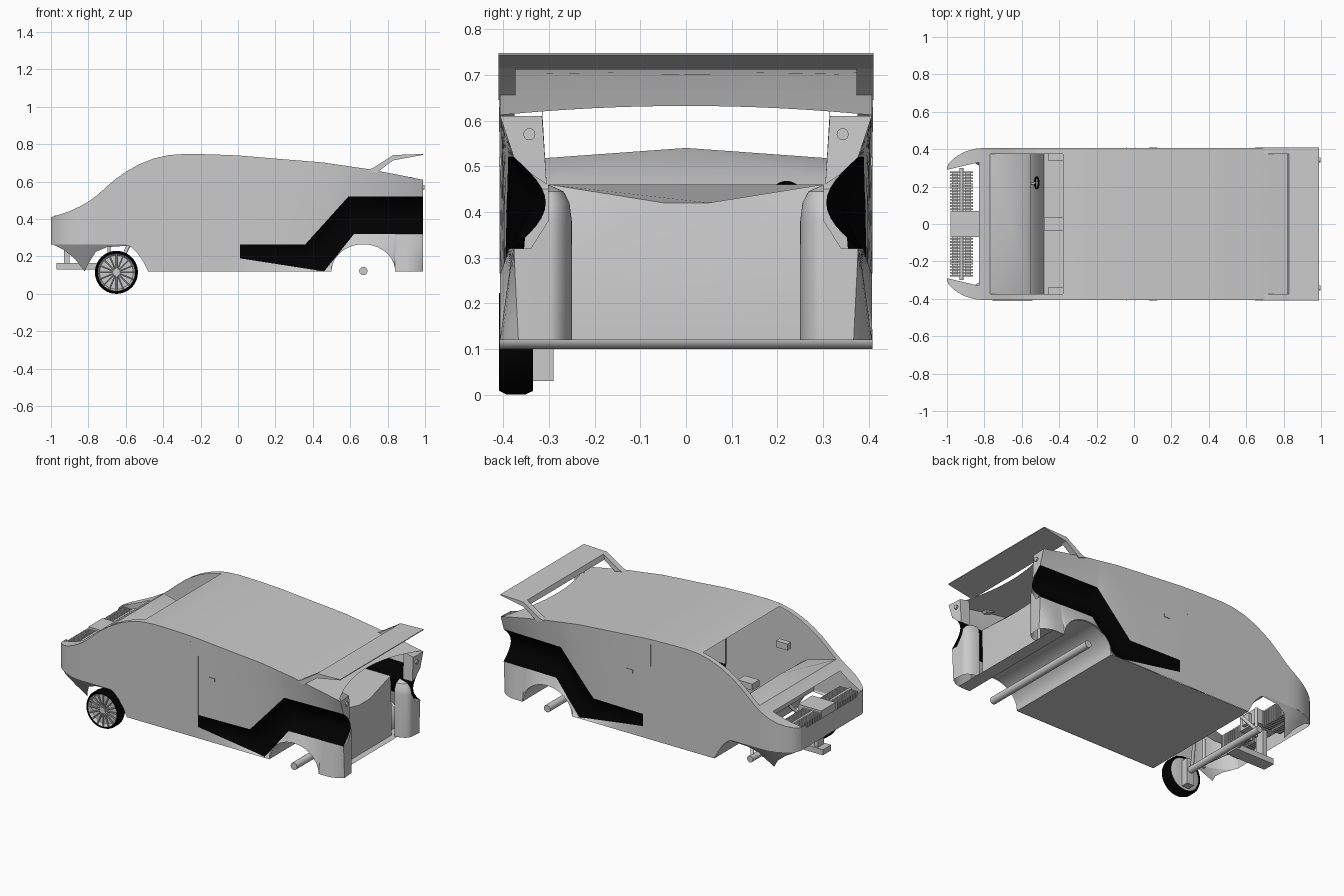
import bpy, bmesh, math
from mathutils import Vector

if "Cube" in bpy.data.objects:
    bpy.data.objects.remove(bpy.data.objects["Cube"])

black = bpy.data.materials.new("black")
black.diffuse_color = (0, 0, 0, 1)
black.use_nodes = True
black.node_tree.nodes["Principled BSDF"].inputs["Base Color"].default_value = black.diffuse_color

def mesh(name, verts, faces, mat=None, mirror=False):
    me = bpy.data.meshes.new(name)
    me.from_pydata([tuple(v) for v in verts], [], faces)
    bm = bmesh.new(); bm.from_mesh(me)
    bmesh.ops.remove_doubles(bm, verts=bm.verts, dist=1e-5)
    bmesh.ops.recalc_face_normals(bm, faces=bm.faces)
    bm.to_mesh(me); bm.free()
    ob = bpy.data.objects.new(name, me)
    bpy.context.collection.objects.link(ob)
    if mat: me.materials.append(mat)
    if mirror:
        m = ob.modifiers.new("mirror", 'MIRROR')
        m.use_axis = (False, True, False)
    return ob

def grid(name, rows, mat=None, mirror=False):
    n = len(rows[0])
    faces = [(i*n+j, i*n+j+1, (i+1)*n+j+1, (i+1)*n+j)
             for i in range(len(rows)-1) for j in range(n-1)]
    return mesh(name, [p for r in rows for p in r], faces, mat, mirror)

def solid(name, a, b, mat=None, mirror=False):
    """closed solid between two matching outlines"""
    n = len(a)
    f = [tuple(range(n)), tuple(range(2*n-1, n-1, -1))]
    f += [(i, (i+1) % n, n+(i+1) % n, n+i) for i in range(n)]
    return mesh(name, a+b, f, mat, mirror)

def prism(name, poly, y0, y1, mat=None, mirror=False):
    return solid(name, [(x, y0, z) for x, z in poly], [(x, y1, z) for x, z in poly], mat, mirror)

def box(name, x0, x1, y0, y1, z0, z1, mat=None, mirror=False):
    return prism(name, [(x0, z0), (x1, z0), (x1, z1), (x0, z1)], y0, y1, mat, mirror)

def tube(name, a, b, r, mat=None, n=20):
    a, b = Vector(a), Vector(b)
    q = (b-a).to_track_quat('Z', 'Y')
    ring = [q @ Vector((r*math.cos(6.28319*i/n), r*math.sin(6.28319*i/n), 0)) for i in range(n)]
    return solid(name, [a+p for p in ring], [b+p for p in ring], mat)

def lerp(pts, x):
    if x <= pts[0][0]: return pts[0][1]
    for (a, p), (b, q) in zip(pts, pts[1:]):
        if x <= b: return p+(q-p)*(x-a)/(b-a)
    return pts[-1][1]

# profiles of the body along its length
TOP = [(-1, .41), (-.95, .425), (-.9, .442), (-.85, .465), (-.8, .493), (-.75, .53), (-.7, .575),
       (-.65, .617), (-.6, .652), (-.53, .692), (-.45, .724), (-.37, .742), (-.28, .748), (-.15, .746),
       (0, .74), (.2, .723), (.45, .703), (.69, .668), (.85, .638), (.99, .61)]
WIDTH = [(-1, .30), (-.99, .325), (-.97, .345), (-.94, .367), (-.9, .388), (-.85, .402), (-.8, .407)]
LO = [(.01, .19), (.46, .12), (.62, .32), (.99, .32)]
HI = [(.01, .265), (.36, .265), (.59, .52), (.99, .52)]
FRONT_ARCH = [(-.6, .265), (-.57, .25), (-.535, .215), (-.505, .17), (-.48, .12)]
top = lambda x: lerp(TOP, x)
width = lambda x: lerp(WIDTH, x)

def bottom(x):
    if x < -.48: return lerp(FRONT_ARCH, x)
    return .12+.145*math.sqrt(max(0, 1-((x-.67)/.17)**2))

xs = sorted({p[0] for c in (TOP, WIDTH, LO, HI, FRONT_ARCH) for p in c}
            | {round(.67-.17*math.cos(math.pi*i/20), 4) for i in range(21)}
            | {.1, .28, .42, .55, .9, .93, .96, .98})

# body sides: lower band, black scoop band, upper band
def band(x, k, n):
    b = bottom(x)
    lo = max(lerp(LO, x), b); hi = max(lerp(HI, x), lo)
    t = min(1, max(0, (x-.01)/.98))
    inset = .03*t
    z0, z1 = [(b, lo), (lo, hi), (hi, top(x))][k]
    row = []
    for i in range(n+1):
        s = i/n
        off = inset*(s, 1, 1-s)[k]
        if k == 1: off += .07*t*math.sin(math.pi*s)
        if k == 0: off += .04*max(0, (x-.9)/.09)**2*(1-s)
        row.append((x, width(x)-off, z0+(z1-z0)*s))
    return row

grid("side_sill_and_fender", [band(x, 0, 4) for x in xs], None, True)
grid("side_middle_front", [band(x, 1, 2) for x in xs if x <= .01], None, True)
grid("side_scoop", [band(x, 1, 12) for x in xs if x >= .01], black, True)
grid("side_upper", [band(x, 2, 6) for x in xs], None, True)

# roof with concave trailing edge
rows = []
for i in range(31):
    row = []
    for j in range(17):
        y = -.407+.814*j/16
        end = .88+.1*(abs(y)/.407)**2
        x = -.38+(end+.38)*i/30
        row.append((x, y, top(x)))
    rows.append(row)
grid("roof", rows)

# windscreen pillars, hood, fender tops and nose panel
px = [x for x in xs if -.77 < x < -.38] + [-.77, -.38]
grid("windscreen_pillar", [[(x, .375, top(x)), (x, width(x), top(x))] for x in sorted(px)], None, True)
grid("hood", [[(x, y*width(x), top(x)) for y in (-1, 0, 1)] for x in (-.83, -.8, -.77)])
grid("fender_top", [[(x, .29+.04*(x+1)/.17, top(x)), (x, width(x), top(x))]
                    for x in (-1, -.99, -.97, -.94, -.9, -.85, -.83)], None, True)
grid("nose_panel", [[(-1, y, .265), (-1, y, .41 if abs(y) > .25 else .39)] for y in (-.3, -.26, -.24, .24, .26, .3)])

# pointed lower front fenders
tip = [(-.985, .262), (-.93, .235), (-.87, .185), (-.82, .12), (-.795, .17), (-.76, .225), (-.7, .25), (-.58, .258)]
grid("front_fender_skirt", [[(x, width(x)-.1*s*(.265-z)/.145, .265+(z-.265)*s) for s in (0, .5, 1)]
                            for x, z in tip], None, True)

# floor, firewall and rear wheel tunnel
grid("floor", [[(x, y, .12) for y in (-.405, .405)] for x in (-.48, .5)])
grid("firewall", [[(x, y, z) for y in (-.4, .4)] for x, z in reversed(FRONT_ARCH)]
     + [[(-.6, y, .44) for y in (-.4, .4)]])
arch = [(.67-.17*math.cos(math.pi*i/20), .12+.145*math.sin(math.pi*i/20)) for i in range(21)]
grid("rear_wheel_tunnel", [[(x, y, z) for y in (-.4, .4)] for x, z in arch])

# dashboard with centre crease, console, steering wheel
D = [(-.77, -.375, .513), (-.77, .375, .513), (-.655, 0, .54), (-.57, -.375, .46), (-.57, .375, .46),
     (-.55, -.375, .45), (-.55, .375, .45), (-.55, -.375, .3), (-.55, .375, .3)]
mesh("dashboard", D, [(0, 1, 2), (0, 2, 3), (1, 4, 2), (2, 4, 6, 5, 3), (5, 6, 8, 7)])
box("console", -.48, -.38, -.035, .035, .4, .44)
box("seat_bracket", -.46, -.38, .34, .375, .5, .54, None, True)
tube("steering_column", (-.57, .21, .42), (-.525, .22, .435), .006)
bpy.ops.mesh.primitive_torus_add(major_radius=.03, minor_radius=.005, major_segments=24, minor_segments=8,
                                 location=(-.52, .22, .435), rotation=(0, math.radians(-70), 0))
bpy.context.object.name = "steering_wheel"
bpy.context.object.data.materials.append(black)

# rear deck and rear panel
mesh("rear_deck", [(.5, -.3, .46), (.5, .3, .46), (.84, .3, .46), (.84, -.3, .46), (.87, -.05, .42), (.87, .05, .42),
                   (.88, -.25, .295), (.88, .25, .295), (.88, -.25, .12), (.88, .25, .12)],
     [(0, 1, 2, 5, 4, 3), (3, 4, 6), (2, 7, 5), (4, 5, 7, 6), (6, 7, 9, 8)])
grid("rear_floor", [[(x, y, .12) for y in (-.405, .405)] for x in (.84, .92)])

# rounded rear corner columns, kept inside the scoop
rows = []
for z, s in ((.12, 1), (.38, 1), (.42, .9), (.445, .65), (.46, 0)):
    rows.append([(.9+.085*s*math.sin(a), .302-.052*s*math.cos(a), z)
                 for a in (math.pi*(i/24) for i in range(13))])
grid("rear_column", rows, None, True)
grid("rear_corner", [[(.99, .367+.01*t, .12+.2*t), (.988, .335+.005*t, .12+.2*t), (.985, .302, .12+.26*t)]
                     for t in (0, .5, 1)], None, True)

# rear end pillars with round lamps
mesh("rear_pillar", [(.99, .407, .61), (.99, .377, .52), (.99, .335, .48), (.985, .305, .46), (.985, .315, .61),
                     (.92, .305, .46), (.92, .315, .625)], [(0, 1, 2, 3, 4), (3, 4, 6, 5)], None, True)
for y in (-.343, .343):
    tube("rear_lamp", (.985, y, .57), (.996, y, .57), .013)

# wing on two struts
prism("wing", [(.83, .742), (.99, .748), (.99, .743), (.82, .712)], -.41, .41)
prism("wing_strut", [(.69, .662), (.72, .672), (.83, .742), (.83, .714), (.75, .655), (.74, .645)], .373, .41, None, True)

# door handles, slits and seams
box("door_handle", .08, .125, .4, .409, .5, .52, None, True)
box("door_slit", -.043, -.038, .4, .409, .575, .71, None, True)
box("door_seam", .008, .012, .4, .4085, .265, .63, None, True)

# finned engine at the nose
box("engine_block", -.98, -.82, -.07, .07, .33, .42)
box("engine_shaft", -.86, -.8, -.03, .03, .34, .4)
for x0, x1 in ((-.985, -.93), (-.915, -.86)):
    for i in range(13):
        y = .075+.0165*i
        box("engine_fin", x0, x1, y, y+.009, .31, .41, None, True)
    box("engine_cylinder", x0+.012, x1-.012, .06, .28, .325, .39, None, True)
tube("engine_rod", (-.922, -.3, .4), (-.922, .3, .4), .01)

# front frame, axles and suspension
box("frame_beam", -.97, -.7, -.04, .04, .13, .165)
box("frame_post", -.93, -.9, -.03, .03, .165, .34)
tube("front_axle", (-.65, -.36, .12), (-.65, .3, .12), .02)
tube("rear_axle", (.67, -.408, .122), (.67, .408, .122), .022)
box("brake", -.675, -.625, -.336, -.29, .03, .19)
for y in (-.28, .28):
    tube("suspension_rod", (-.65, y, .12), (-.58, y*.6, .27), .01)
    tube("suspension_arm", (-.72, .1*y, .15), (-.65, y, .12), .01)
    tube("damper", (-.69, y*.8, .12), (-.69, y*.8, .3), .009)

# front wheel: lathed tyre, rim and spokes
C = Vector((-.65, -.372, .115))
def lathe(name, prof, mat=None, n=40):
    rows = [[(C.x+r*math.cos(2*math.pi*i/n), C.y+y, C.z+r*math.sin(2*math.pi*i/n)) for r, y in prof]
            for i in range(n+1)]
    return grid(name, rows, mat)
lathe("tyre", [(.1, -.034), (.107, -.037), (.115, -.02), (.115, .02), (.107, .037), (.1, .034), (.1, -.034)], black)
lathe("rim", [(0, -.012), (.09, -.012), (.1, -.03), (.1, .03), (.09, .034), (0, .034)])
tube("hub", C+Vector((0, -.032, 0)), C, .018)
for i in range(16):
    d = Vector((math.cos(math.pi*i/8), 0, math.sin(math.pi*i/8)))
    tube("spoke", C+d*.012+Vector((0, -.024, 0)), C+d*.1+Vector((0, -.024, 0)), .005, None, 6)

# smooth curved parts, keep edges sharp
bpy.ops.object.select_all(action='SELECT')
bpy.context.view_layer.objects.active = bpy.data.objects["roof"]
bpy.ops.object.shade_smooth_by_angle(angle=math.radians(30))
